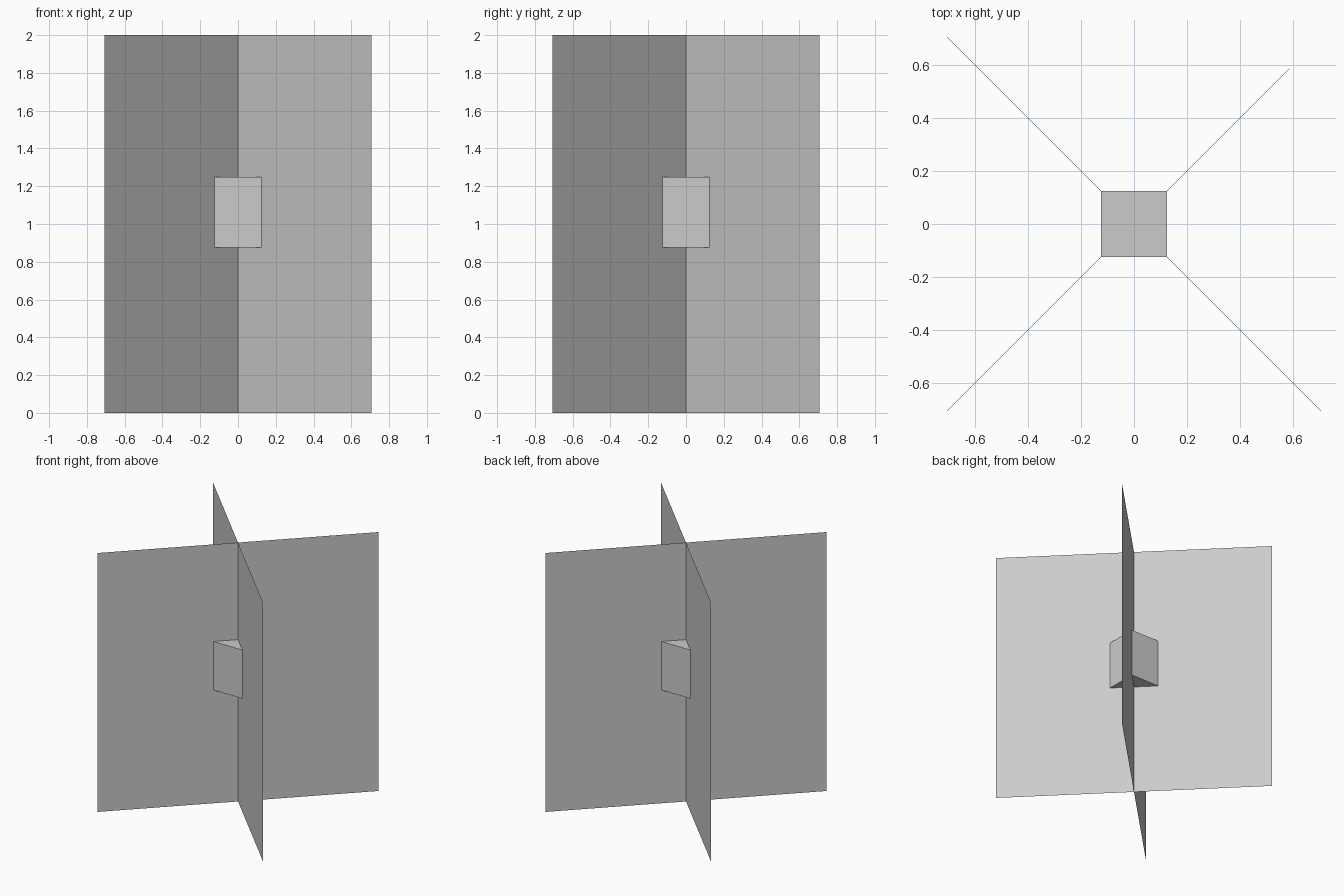
import bpy
import bmesh
from math import radians
from mathutils import Matrix, Vector

if "Cube" in bpy.data.objects:
    bpy.data.objects.remove(bpy.data.objects["Cube"])


def add_object(name, bm):
    mesh = bpy.data.meshes.new(name)
    bm.to_mesh(mesh)
    bm.free()
    obj = bpy.data.objects.new(name, mesh)
    bpy.context.collection.objects.link(obj)
    return obj


# Two upright 2 x 2 sheets crossing on the diagonals
for name, angle in (("leaf_sheet_a", 45), ("leaf_sheet_b", -45)):
    bm = bmesh.new()
    stand = (Matrix.Translation((0, 0, 1))
             @ Matrix.Rotation(radians(angle), 4, 'Z')
             @ Matrix.Rotation(radians(90), 4, 'X'))
    bmesh.ops.create_grid(bm, x_segments=1, y_segments=1, size=1.0, matrix=stand)
    add_object(name, bm)

# Small block at the crossing, z from 0.875 to 1.25
bm = bmesh.new()
size = Vector((0.248, 0.248, 0.375))
place = Matrix.Translation((0, 0, 1.0625)) @ Matrix.Diagonal(size).to_4x4()
bmesh.ops.create_cube(bm, size=1.0, matrix=place)
add_object("center_block", bm)
